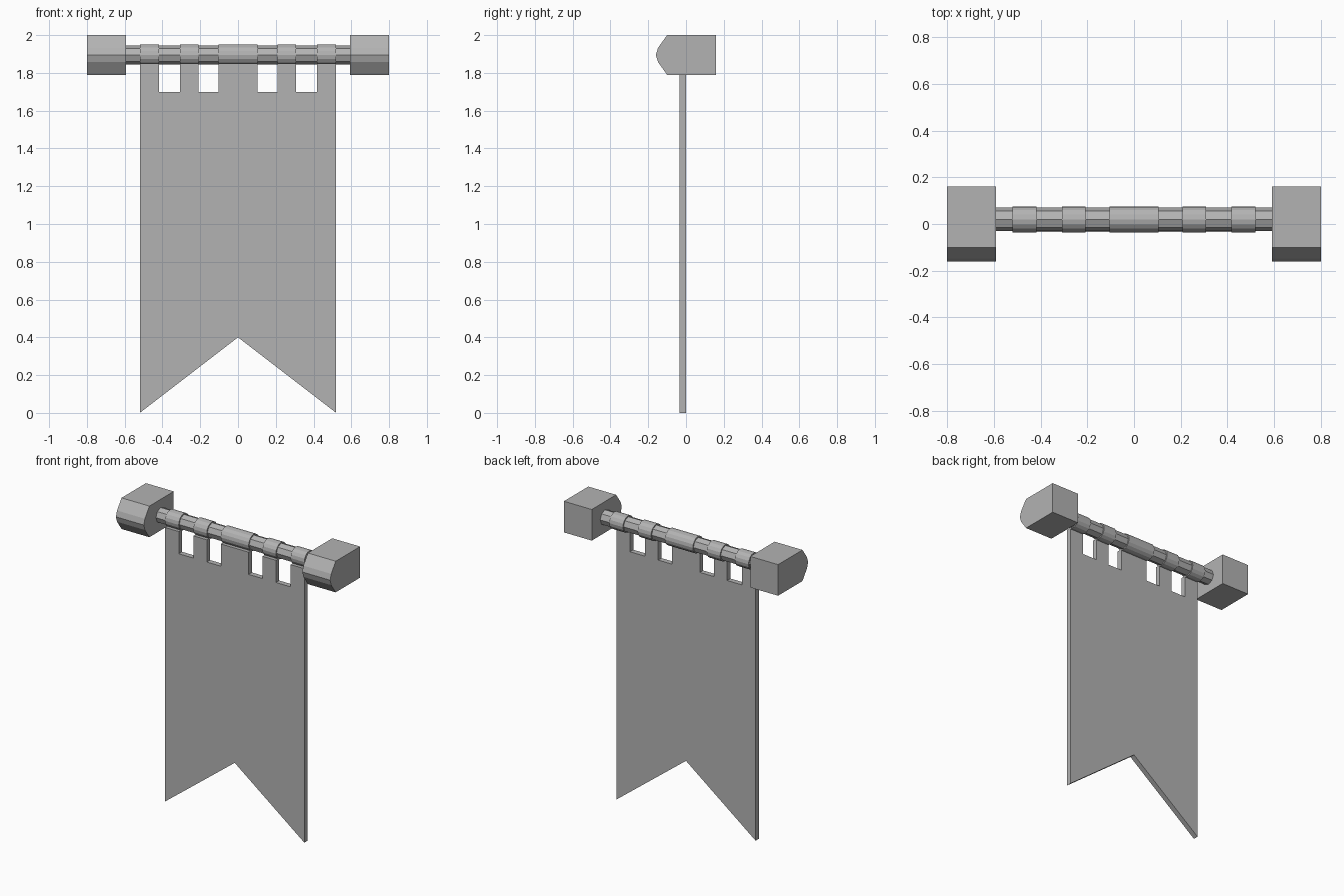
import bpy, bmesh, math
from mathutils import Matrix

if "Cube" in bpy.data.objects:
    bpy.data.objects.remove(bpy.data.objects["Cube"])

grey = bpy.data.materials.new("mid grey")
grey.diffuse_color = (0.45, 0.45, 0.45, 1)
grey.use_nodes = True
grey.node_tree.nodes["Principled BSDF"].inputs["Base Color"].default_value = grey.diffuse_color

ROD_Y, ROD_Z = 0.02, 1.895


def finish(name, bm):
    bmesh.ops.recalc_face_normals(bm, faces=bm.faces)
    mesh = bpy.data.meshes.new(name)
    bm.to_mesh(mesh)
    bm.free()
    mesh.materials.append(grey)
    obj = bpy.data.objects.new(name, mesh)
    bpy.context.collection.objects.link(obj)
    return obj


def prism(name, points, offset):
    """Extrude a closed outline of 3D points along an offset."""
    bm = bmesh.new()
    face = bm.faces.new([bm.verts.new(p) for p in points])
    ext = bmesh.ops.extrude_face_region(bm, geom=[face])
    verts = [g for g in ext["geom"] if isinstance(g, bmesh.types.BMVert)]
    bmesh.ops.translate(bm, vec=offset, verts=verts)
    return finish(name, bm)


def bar(name, x0, x1, radius, sides):
    """Cylinder along x, centred on the rod axis."""
    bm = bmesh.new()
    place = (Matrix.Translation(((x0 + x1) / 2, ROD_Y, ROD_Z))
             @ Matrix.Rotation(math.pi / 2, 4, 'Y'))
    bmesh.ops.create_cone(bm, cap_ends=True, segments=sides, radius1=radius,
                          radius2=radius, depth=x1 - x0, matrix=place)
    return finish(name, bm)


# Hanging cloth: swallowtail bottom, notched top
half = [(0, 0.40), (0.52, 0.0), (0.52, 1.85), (0.418, 1.85), (0.418, 1.70),
        (0.308, 1.70), (0.308, 1.85), (0.208, 1.85), (0.208, 1.70),
        (0.104, 1.70), (0.104, 1.85)]
outline = half + [(-x, z) for x, z in reversed(half[1:])]
prism("cloth", [(x, -0.035, z) for x, z in outline], (0, 0.035, 0))

# Eight-sided rod and the rounder cloth loops around it
bar("rod", -0.60, 0.60, 0.05, 8)
bar("loop_middle", -0.104, 0.104, 0.056, 16)
for side, s in (("left", -1), ("right", 1)):
    for part, a, b in (("inner", 0.208, 0.308), ("outer", 0.418, 0.52)):
        bar(f"loop_{part}_{side}", min(s * a, s * b), max(s * a, s * b), 0.056, 16)

# End blocks with a rounded front
profile = [(0.16, 1.79), (0.16, 2.0), (-0.10, 2.0), (-0.148, 1.933),
           (-0.16, 1.895), (-0.148, 1.857), (-0.10, 1.79)]
for side, x in (("left", -0.80), ("right", 0.592)):
    prism(f"end_block_{side}", [(x, y, z) for y, z in profile], (0.208, 0, 0))
